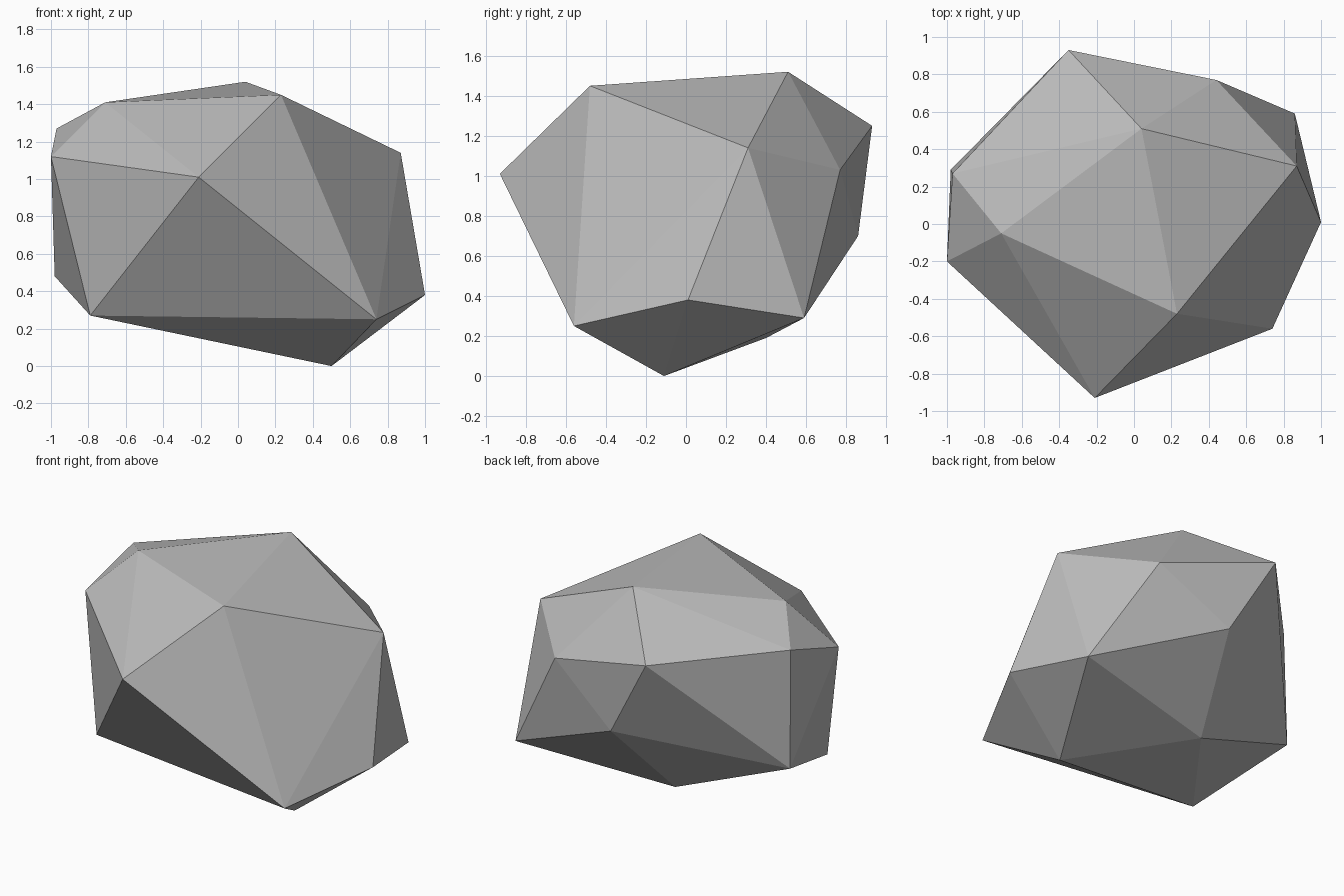
import bpy
import bmesh

cube = bpy.data.objects.get("Cube")
if cube:
    bpy.data.objects.remove(cube, do_unlink=True)

# Stone colour
stone = bpy.data.materials.new("stone_grey")
stone.use_nodes = True
grey = (0.5, 0.5, 0.5, 1.0)
stone.diffuse_color = grey
stone.node_tree.nodes["Principled BSDF"].inputs["Base Color"].default_value = grey

# Corners of the boulder, grouped from the crown down to the base
crown = [(0.04, 0.51, 1.52), (0.23, -0.48, 1.45), (-0.71, -0.05, 1.41)]
shoulder = [(-0.97, 0.27, 1.27), (-0.35, 0.93, 1.25), (0.87, 0.31, 1.14),
            (-1.0, -0.2, 1.12), (0.44, 0.77, 1.03), (-0.21, -0.93, 1.01)]
flank = [(-0.04, 0.86, 0.7), (-0.98, 0.29, 0.48), (1.0, 0.01, 0.38)]
base = [(0.86, 0.59, 0.29), (-0.79, -0.38, 0.27), (0.74, -0.56, 0.25),
        (-0.2, 0.4, 0.19), (0.5, -0.11, 0.0)]

# Boulder: flat facets wrapped around the corners
bm = bmesh.new()
for corner in crown + shoulder + flank + base:
    bm.verts.new(corner)
bmesh.ops.convex_hull(bm, input=bm.verts[:])
bmesh.ops.dissolve_limit(bm, angle_limit=0.02, verts=bm.verts[:], edges=bm.edges[:])
bmesh.ops.recalc_face_normals(bm, faces=bm.faces[:])

mesh = bpy.data.meshes.new("boulder")
bm.to_mesh(mesh)
bm.free()
mesh.materials.append(stone)
boulder = bpy.data.objects.new("boulder", mesh)
bpy.context.collection.objects.link(boulder)
